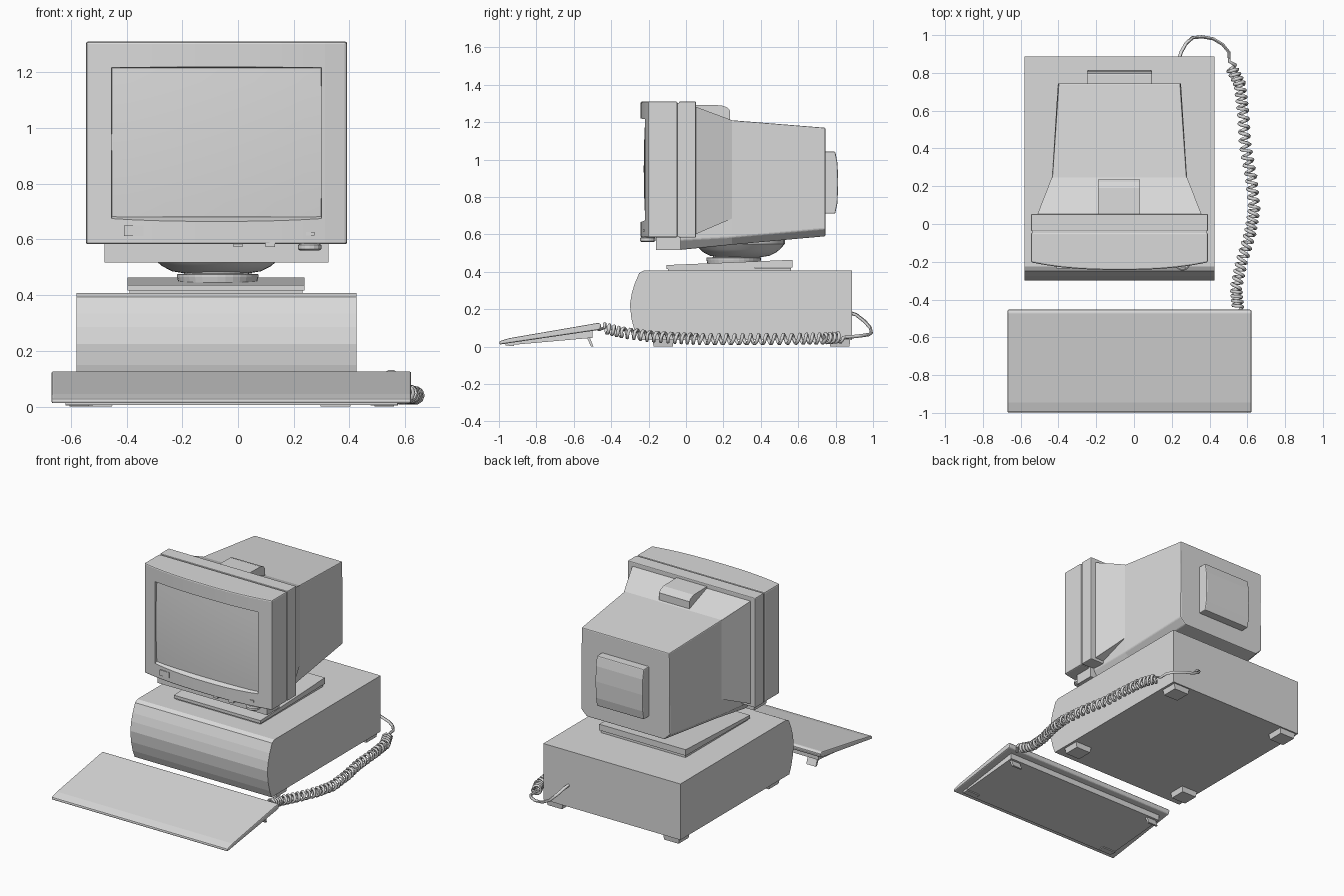
import bpy, bmesh, math
from mathutils import Vector

cube = bpy.data.objects.get("Cube")
if cube:
    bpy.data.objects.remove(cube, do_unlink=True)

GREY = bpy.data.materials.new("plain_grey")
GREY.use_nodes = True
GREY.diffuse_color = (0.7, 0.7, 0.7, 1)
GREY.node_tree.nodes["Principled BSDF"].inputs["Base Color"].default_value = (0.7, 0.7, 0.7, 1)
CX = -0.077  # centre line of case and monitor


def activate(ob):
    bpy.ops.object.select_all(action="DESELECT")
    bpy.context.view_layer.objects.active = ob
    ob.select_set(True)


def apply_mods(ob):
    activate(ob)
    for m in list(ob.modifiers):
        bpy.ops.object.modifier_apply(modifier=m.name)


def smooth(ob, angle=35):
    activate(ob)
    bpy.ops.object.shade_smooth_by_angle(angle=math.radians(angle))


def add_mesh(name, bm):
    me = bpy.data.meshes.new(name)
    bm.to_mesh(me)
    bm.free()
    me.materials.append(GREY)
    ob = bpy.data.objects.new(name, me)
    bpy.context.collection.objects.link(ob)
    return ob


def loft(name, rings, bevel=0):
    """Skin a list of equal-length rings and cap both ends."""
    bm = bmesh.new()
    vs = [[bm.verts.new(p) for p in r] for r in rings]
    n = len(vs[0])
    for a, b in zip(vs, vs[1:]):
        for i in range(n):
            j = (i + 1) % n
            bm.faces.new((a[i], a[j], b[j], b[i]))
    bm.faces.new(vs[0])
    bm.faces.new(vs[-1])
    bmesh.ops.recalc_face_normals(bm, faces=bm.faces)
    ob = add_mesh(name, bm)
    if bevel:
        m = ob.modifiers.new("bevel", "BEVEL")
        m.width = bevel
        m.segments = 2
        m.limit_method = "ANGLE"
        m.angle_limit = math.radians(35)
        apply_mods(ob)
    return ob


def box(name, x, y, z, bevel=0):
    return loft(name, [[(x[0], y[0], h), (x[1], y[0], h), (x[1], y[1], h), (x[0], y[1], h)] for h in z], bevel)


def side_prism(name, profile, x0, x1, bevel=0):
    return loft(name, [[(x, y, z) for y, z in profile] for x in (x0, x1)], bevel)


def rect_ring(y, half, z0, z1):
    return [(CX - half, y, z0), (CX + half, y, z0), (CX + half, y, z1), (CX - half, y, z1)]


def lathe(name, cx, cy, profile, n=32):
    return loft(name, [[(cx + r * math.cos(math.tau * i / n), cy + r * math.sin(math.tau * i / n), z)
                        for i in range(n)] for r, z in profile])


# System case with a bowed front, and its feet
side_prism("case", [(.887, .036), (.887, .407), (-.225, .407), (-.25, .393), (-.275, .335), (-.29, .285),
                    (-.3, .225), (-.292, .15), (-.275, .085), (-.255, .036)], -.58, .425)
for sx, x in (("right", -.505), ("left", .35)):
    for sy, y in (("front", -.122), ("rear", .822)):
        loft(f"{sy}_{sx}_foot", [[(x + a * s, y + b * t, z) for a, b in ((-1, -1), (1, -1), (1, 1), (-1, 1))]
                                 for s, t, z in ((.053, .052, 0), (.06, .056, .04))])

# Swivel stand
box("stand_lower_plate", (-.39, .231), (-.095, .562), (.4, .42))
side_prism("stand_upper_plate", [(-.104, .416), (-.104, .436), (.57, .464), (.57, .424)], -.397, .238)
lathe("swivel_neck", CX + .004, .255, [(.14, .44), (.146, .465), (.146, .475), (.11, .478), (.11, .5)])
smooth(lathe("tilt_bowl", CX, .288, [(.1, .476), (.16, .486), (.195, .504), (.214, .52), (.24, .548), (.24, .575)]), 30)

# Monitor bezel: front bowed in plan, with a shallow screen opening
N = 12
front = []
for i in range(N + 1):
    u = 2 * i / N - 1
    front.append((CX + .468 * u, -.243 + .04 * abs(u) ** 2.5))
plan = front + [(CX + .468, -.046), (CX - .468, -.046)]
bezel = loft("bezel", [[(x, y, z) for x, y in plan] for z in (.583, 1.31)], .008)
cutter = loft("screen_cutter", [rect_ring(-.3, .384, .64, 1.225), rect_ring(-.185, .374, .69, 1.213)])
cutter.hide_render = True
cut = bezel.modifiers.new("opening", "BOOLEAN")
cut.operation = "DIFFERENCE"
cut.solver = "EXACT"
cut.object = cutter
apply_mods(bezel)
bpy.data.objects.remove(cutter, do_unlink=True)

# Bulging screen glass, close behind the bezel face
bm = bmesh.new()
bmesh.ops.create_grid(bm, x_segments=12, y_segments=10, size=1)
for v in bm.verts:
    u, w = v.co.x, v.co.y
    v.co = (CX + .379 * u, -.226 + .015 * u * u + .008 * w * w, .949 + .269 * w)
bmesh.ops.recalc_face_normals(bm, faces=bm.faces)
if sum(f.normal.y for f in bm.faces) > 0:
    bmesh.ops.reverse_faces(bm, faces=bm.faces)
smooth(add_mesh("screen_glass", bm))

# Bezel controls: blank badge, lamp, buttons, thumb wheel
box("badge_plate", (-.41, -.34), (-.235, -.2), (.613, .65))
box("power_lamp", (.245, .275), (-.23, -.2), (.615, .626))
for i, x in enumerate((0, .115)):
    box(f"button_{i + 1}", (x - .017, x + .017), (-.238, -.19), (.573, .592))
lathe("thumb_wheel", .257, -.205, [(.034, .56), (.042, .565), (.042, .58), (.034, .586)], 16)

# Monitor housing
box("seam_core", (CX - .46, CX + .46), (-.06, -.02), (.59, 1.303))
box("rear_ring", (CX - .468, CX + .468), (-.038, .053), (.583, 1.31), .005)
loft("hood", [rect_ring(.05, .435, .6, 1.283), rect_ring(.247, .358, .685, 1.21)])
box("chin", (CX - .402, CX + .402), (-.16, -.03), (.517, .6))


def body_ring(y, top, half, z0, z1, z2, low):
    return [(CX - low, y, z0), (CX + low, y, z0), (CX + half, y, z1), (CX + top, y, z2),
            (CX - top, y, z2), (CX - half, y, z1)]


loft("body", [body_ring(-.033, .36, .375, .517, .57, 1.22, .345),
              body_ring(.247, .356, .358, .545, .585, 1.21, .315),
              body_ring(.745, .322, .326, .59, .63, 1.17, .285)], .006)
side_prism("top_vent", [(.05, 1.2), (.05, 1.293), (.19, 1.29), (.222, 1.278), (.235, 1.262), (.235, 1.2)], -.19, .033)
side_prism("rear_cover", [(.73, .711), (.798, .711), (.81, .77), (.814, .88), (.81, .98), (.798, 1.043), (.73, 1.043)],
           -.25, .096, .006)

# Keyboard: sloped cover, smaller tray, folding legs
side_prism("keyboard_cover", [(-.998, .011), (-.998, .029), (-.945, .045), (-.468, .127), (-.452, .118), (-.46, .09)],
           -.67, .622, .007)
side_prism("keyboard_tray", [(-.965, .006), (-.965, .03), (-.5, .1), (-.5, .047)], -.62, .572)
for side, x in (("right", -.57), ("left", .525)):
    side_prism(f"keyboard_{side}_leg", [(-.495, 0), (-.508, 0), (-.53, .05), (-.515, .05)], x - .035, x + .035)
    box(f"keyboard_{side}_pad", (x - .05, x + .05), (-.95, -.92), (.003, .02))

# Coiled cord with a plain tail into the back of the case
path = [Vector(p) for p in ((.55, -.44, .1), (.54, -.34, .075), (.57, -.2, .055), (.615, -.05, .045), (.637, .08, .04),
                            (.62, .25, .04), (.588, .42, .04), (.577, .6, .042), (.56, .74, .044), (.515, .83, .05))]
TURNS, STEPS, RADIUS = 36, 10, .025
total = TURNS * STEPS
points = [Vector((.55, -.47, .09))]
for k in range(total + 1):
    t = k / total * (len(path) - 1)
    i = min(int(t), len(path) - 2)
    centre = path[i].lerp(path[i + 1], t - i)
    across = (path[i + 1] - path[i]).cross(Vector((0, 0, 1))).normalized()
    a = math.tau * k / STEPS
    points.append(centre + RADIUS * (across * math.cos(a) + Vector((0, 0, math.sin(a)))))
points += [Vector(p) for p in ((.505, .86, .05), (.502, .91, .055), (.47, .95, .06), (.42, .98, .065), (.36, .991, .075),
                               (.31, .986, .1), (.275, .955, .135), (.25, .91, .17), (.24, .88, .18))]
curve = bpy.data.curves.new("keyboard_cord", "CURVE")
curve.dimensions = "3D"
curve.bevel_depth = .0092
curve.bevel_resolution = 1
curve.use_fill_caps = True
spline = curve.splines.new("POLY")
spline.points.add(len(points) - 1)
for sp, p in zip(spline.points, points):
    sp.co = (*p, 1)
curve.materials.append(GREY)
cord = bpy.data.objects.new("keyboard_cord", curve)
bpy.context.collection.objects.link(cord)
activate(cord)
bpy.ops.object.convert(target="MESH")
smooth(bpy.context.view_layer.objects.active, 60)
